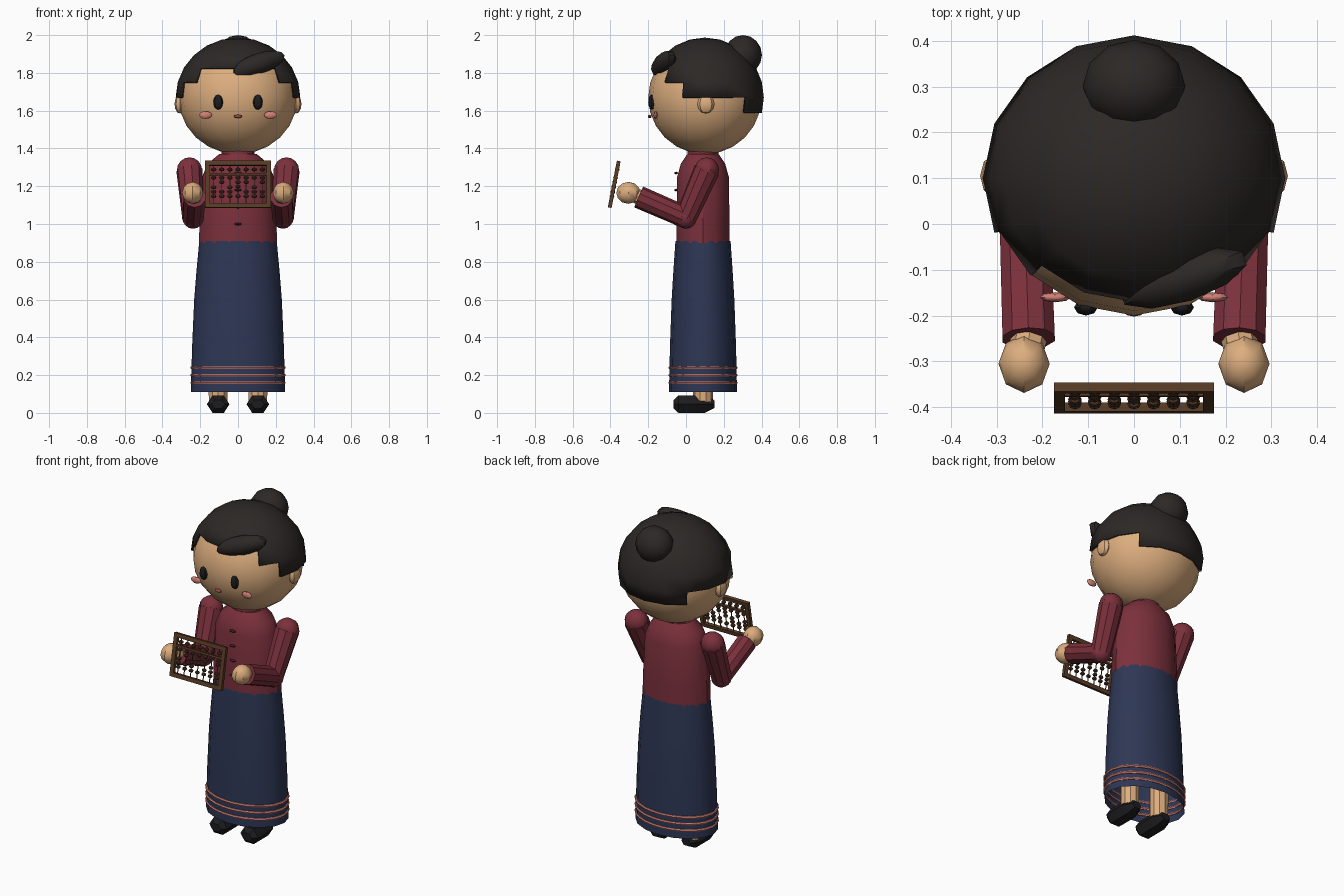
import bpy, bmesh
from math import sin, cos, pi, radians, atan2, sqrt
from mathutils import Matrix, Vector, Euler

if "Cube" in bpy.data.objects:
    bpy.data.objects.remove(bpy.data.objects["Cube"])


def material(name, rgb):
    m = bpy.data.materials.new(name)
    m.diffuse_color = (*rgb, 1)
    m.use_nodes = True
    m.node_tree.nodes["Principled BSDF"].inputs["Base Color"].default_value = m.diffuse_color
    return m


SKIN = material("skin", (0.72, 0.42, 0.21))
HAIR = material("hair", (0.025, 0.021, 0.019))
BLACK = material("black", (0.012, 0.012, 0.014))
RED = material("burgundy", (0.20, 0.03, 0.045))
DARKRED = material("dark_burgundy", (0.07, 0.012, 0.018))
NAVY = material("navy", (0.027, 0.038, 0.09))
PINK = material("pink", (0.65, 0.22, 0.18))
LIP = material("lip", (0.35, 0.09, 0.06))
WOOD = material("wood", (0.10, 0.045, 0.018))
BEAD = material("bead", (0.075, 0.035, 0.018))


def finish(name, bm, mat, matrix=Matrix()):
    bmesh.ops.recalc_face_normals(bm, faces=bm.faces)
    me = bpy.data.meshes.new(name)
    bm.to_mesh(me)
    bm.free()
    me.materials.append(mat)
    ob = bpy.data.objects.new(name, me)
    ob.matrix_world = matrix
    bpy.context.collection.objects.link(ob)
    return ob


def ball(name, loc, size, mat, seg=8, rings=6, rot=(0, 0, 0)):
    bm = bmesh.new()
    bmesh.ops.create_uvsphere(bm, u_segments=seg, v_segments=rings, radius=1)
    bm.transform(Euler(rot).to_matrix().to_4x4() @ Matrix.Diagonal((*size, 1)))
    return finish(name, bm, mat, Matrix.Translation(loc))


def limb(name, a, b, r1, r2, mat, seg=10):
    a, b = Vector(a), Vector(b)
    d = b - a
    bm = bmesh.new()
    bmesh.ops.create_cone(bm, cap_ends=True, segments=seg, radius1=r1, radius2=r2, depth=d.length)
    m = Matrix.Translation((a + b) / 2) @ d.to_track_quat('Z', 'Y').to_matrix().to_4x4()
    return finish(name, bm, mat, m)


def loft(name, stations, mat, seg=16, caps=True, matrix=Matrix()):
    """Elliptical rings (z, rx, ry) skinned together."""
    bm = bmesh.new()
    rings = [[bm.verts.new((rx * cos(2 * pi * i / seg), ry * sin(2 * pi * i / seg), z))
              for i in range(seg)] for z, rx, ry in stations]
    for p, q in zip(rings, rings[1:]):
        for i in range(seg):
            j = (i + 1) % seg
            bm.faces.new((p[i], p[j], q[j], q[i]))
    if caps:
        bm.faces.new(rings[0])
        bm.faces.new(rings[-1])
    return finish(name, bm, mat, matrix)


def box(name, size, loc, mat, base=Matrix()):
    bm = bmesh.new()
    bmesh.ops.create_cube(bm, size=1)
    bm.transform(Matrix.Translation(loc) @ Matrix.Diagonal((*size, 1)))
    return finish(name, bm, mat, base)


BODY = Matrix.Translation((0, 0.09, 0))

# Head and face
ball("head", (0, 0.10, 1.67), (0.315, 0.30, 0.30), SKIN, 16, 12)
ball("mouth", (0, -0.192, 1.57), (0.022, 0.01, 0.009), LIP)
for s in (-1, 1):
    ball("ear", (s * 0.308, 0.105, 1.635), (0.028, 0.045, 0.05), SKIN)
    ball("eye", (s * 0.105, -0.182, 1.645), (0.026, 0.018, 0.04), BLACK)
    ball("cheek", (s * 0.172, -0.16, 1.577), (0.034, 0.011, 0.02), PINK)

# Hair cap: a sphere cut in steps around the face
bm = bmesh.new()
bmesh.ops.create_uvsphere(bm, u_segments=16, v_segments=12, radius=1)
cut = []
for f in bm.faces:
    c = f.calc_center_median()
    ang = abs(atan2(c.x, -c.y))          # 0 = front, pi = back
    if ang < pi / 4:
        low = 0.5
    elif ang < radians(67.5):
        low = 0.25
    elif ang < radians(135):
        low = 0
    else:
        low = -0.27
    if c.z < low:
        cut.append(f)
bmesh.ops.delete(bm, geom=cut, context='FACES')
bm.transform(Matrix.Diagonal((0.33, 0.312, 0.317, 1)))
cap = finish("hair_cap", bm, HAIR, Matrix.Translation((0, 0.10, 1.67)))
sol = cap.modifiers.new("thickness", 'SOLIDIFY')
sol.thickness, sol.offset = 0.015, -1
ball("hair_bun", (0, 0.302, 1.895), (0.112, 0.1, 0.105), HAIR, 12, 8)
ball("hair_fringe", (0.108, -0.118, 1.848), (0.155, 0.052, 0.055), HAIR, 10, 8,
     rot=(0, radians(-18), radians(18)))

# Blouse
loft("blouse", [(0.90, 0.207, 0.144), (1.02, 0.203, 0.144), (1.25, 0.19, 0.14),
                (1.32, 0.16, 0.12), (1.37, 0.10, 0.085)], RED, 14, matrix=BODY)
loft("collar", [(1.34, 0.09, 0.085), (1.395, 0.085, 0.08)], RED, 12, matrix=BODY)
for z in (1.0, 1.09, 1.18, 1.27):
    ball("button", (0, -0.052, z), (0.02, 0.01, 0.007), DARKRED)

# Skirt with trim rings
loft("skirt", [(0.11, 0.25, 0.18), (0.35, 0.243, 0.175), (0.6, 0.232, 0.166),
               (0.75, 0.22, 0.157), (0.91, 0.205, 0.146)], NAVY, 16, caps=False, matrix=BODY)
for z in (0.16, 0.20, 0.24):
    bm = bmesh.new()
    n, m = 24, 6
    v = [[bm.verts.new(((0.247 + 0.008 * cos(2 * pi * k / m)) * cos(2 * pi * (i + .5) / n),
                        (0.177 + 0.008 * cos(2 * pi * k / m)) * sin(2 * pi * (i + .5) / n),
                        z + 0.008 * sin(2 * pi * k / m))) for k in range(m)] for i in range(n)]
    for i in range(n):
        for k in range(m):
            a, b = v[i], v[(i + 1) % n]
            bm.faces.new((a[k], b[k], b[(k + 1) % m], a[(k + 1) % m]))
    finish("skirt_trim", bm, PINK, BODY)

# Arms, legs and shoes
for s in (-1, 1):
    shoulder, elbow = (s * 0.257, 0.11, 1.285), (s * 0.238, 0.0, 1.035)
    wrist, palm = (s * 0.23, -0.25, 1.143), (s * 0.24, -0.305, 1.165)
    ball("shoulder", shoulder, (0.07, 0.065, 0.068), RED, 10, 8)
    limb("upper_sleeve", shoulder, elbow, 0.07, 0.058, RED)
    ball("elbow", elbow, (0.06, 0.058, 0.06), RED, 10, 8)
    limb("lower_sleeve", elbow, wrist, 0.058, 0.06, RED)
    limb("wrist", wrist, palm, 0.04, 0.035, SKIN, 8)
    ball("hand", palm, (0.056, 0.064, 0.058), SKIN)
    limb("leg", (s * 0.105, 0.09, 0.05), (s * 0.105, 0.09, 0.35), 0.052, 0.055, SKIN)
    shoe = Matrix.Translation((s * 0.105, 0, 0.046)) @ Matrix.Rotation(radians(-90), 4, 'X')
    loft("shoe", [(-0.066, 0.035, 0.026), (-0.04, 0.06, 0.053), (0.10, 0.06, 0.053),
                  (0.15, 0.03, 0.024)], BLACK, 6, matrix=shoe)

# Abacus, leaning back slightly
AB = Matrix.Translation((0, -0.38, 1.21)) @ Matrix.Rotation(radians(-11), 4, 'X')
for s in (-1, 1):
    box("frame_side", (0.024, 0.02, 0.252), (s * 0.163, 0, 0), WOOD, AB)
    box("frame_rail", (0.33, 0.02, 0.024), (0, 0, s * 0.114), WOOD, AB)
box("frame_divider", (0.31, 0.014, 0.012), (0, 0, 0.055), WOOD, AB)
for i in range(7):
    x = (i - 3) * 0.043
    box("rod", (0.004, 0.004, 0.22), (x, 0, 0), WOOD, AB)
    raised = (1, 2, 1, 3, 2, 1, 2)[i]
    heights = [0.08] + [0.036 - 0.024 * k - (0.028 if k >= raised else 0) for k in range(4)]
    for z in heights:
        bead = ball("bead", (0, 0, 0), (0.015, 0.013, 0.0105), BEAD, 8, 4)
        bead.matrix_world = AB @ Matrix.Translation((x, 0, z))

# Shading
for ob in bpy.data.objects:
    ob.select_set(True)
    bpy.context.view_layer.objects.active = ob
bpy.ops.object.shade_smooth_by_angle(angle=radians(35))

# Seat the shoes exactly on the ground
bpy.context.view_layer.update()
low = min((o.matrix_world @ v.co).z for o in bpy.data.objects for v in o.data.vertices)
for o in bpy.data.objects:
    o.location.z -= low
